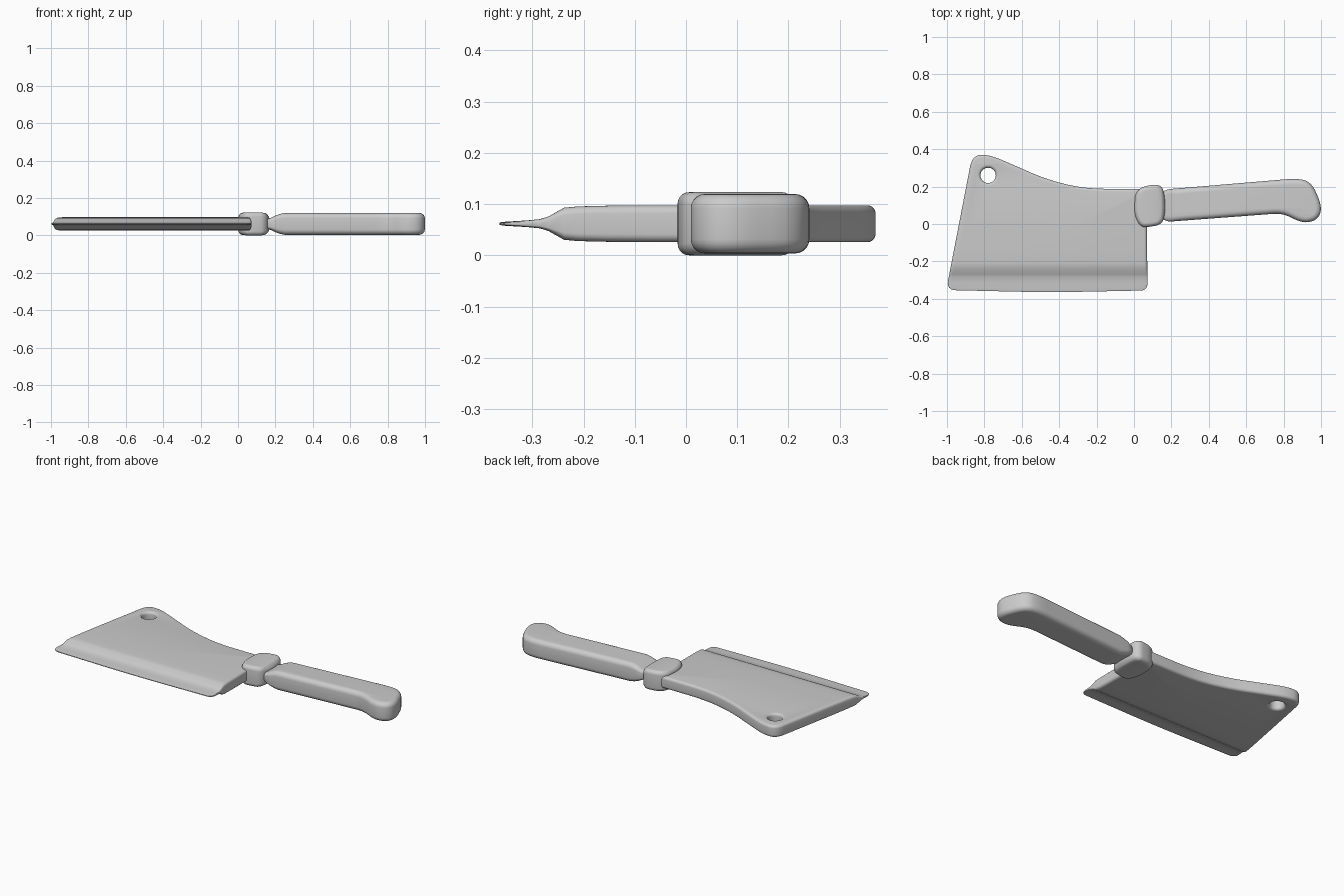
import bpy, bmesh, math
from mathutils import Vector

if "Cube" in bpy.data.objects:
    bpy.data.objects.remove(bpy.data.objects["Cube"])

MID = 0.0615  # height of the symmetry plane


def inset(pts, d):
    """Move a counter-clockwise polygon inwards by d with mitred corners."""
    out = []
    for i, p in enumerate(pts):
        a = (p - pts[i - 1]).normalized()
        b = (pts[(i + 1) % len(pts)] - p).normalized()
        na, nb = Vector((-a.y, a.x)), Vector((-b.y, b.x))
        out.append(p + (na + nb) * d / (1 + na.dot(nb)))
    return out


def rounded(pts, radii, steps=6):
    """Replace every corner by a short quadratic arc."""
    out = []
    for i, p in enumerate(pts):
        to_a, to_b = pts[i - 1] - p, pts[(i + 1) % len(pts)] - p
        a = p + to_a.normalized() * min(radii[i], to_a.length * 0.48)
        b = p + to_b.normalized() * min(radii[i], to_b.length * 0.48)
        for k in range(steps + 1):
            t = k / steps
            out.append(a * (1 - t) ** 2 + p * 2 * t * (1 - t) + b * t * t)
    return out


def lerp_table(table, v):
    if v <= table[0][0]:
        return table[0][1]
    for (v0, s0), (v1, s1) in zip(table, table[1:]):
        if v <= v1:
            return s0 + (s1 - s0) * (v - v0) / (v1 - v0)
    return table[-1][1]


def part(name, outline, half, bevel, axis, taper, hole=None):
    """Rounded plate from an outline (x, y, corner radius), thinned along an axis."""
    pts = inset([Vector(p[:2]) for p in outline], bevel)
    loops = [rounded(pts, [p[2] for p in outline])]
    if hole:
        hx, hy, r = hole
        r += bevel
        loops.append([Vector((hx + r * math.cos(k * math.tau / 32),
                              hy + r * math.sin(k * math.tau / 32))) for k in range(32)])
    cu = bpy.data.curves.new(name + "_curve", 'CURVE')
    cu.dimensions, cu.fill_mode = '2D', 'BOTH'
    cu.extrude, cu.bevel_depth, cu.bevel_resolution = half - bevel, bevel, 4
    for loop in loops:
        sp = cu.splines.new('POLY')
        sp.points.add(len(loop) - 1)
        for q, p in zip(sp.points, loop):
            q.co = (p.x, p.y, 0, 1)
        sp.use_cyclic_u = True
    tmp = bpy.data.objects.new(name + "_curve", cu)
    bpy.context.collection.objects.link(tmp)
    dg = bpy.context.evaluated_depsgraph_get()
    me = bpy.data.meshes.new_from_object(tmp.evaluated_get(dg))
    bpy.data.objects.remove(tmp)

    bm = bmesh.new()
    bm.from_mesh(me)
    bmesh.ops.remove_doubles(bm, verts=bm.verts, dist=0.0002)
    normal = Vector((1, 0, 0)) if axis == 0 else Vector((0, 1, 0))
    for v, _ in taper:
        bmesh.ops.bisect_plane(bm, geom=bm.verts[:] + bm.edges[:] + bm.faces[:],
                               plane_co=normal * v, plane_no=normal, dist=0.00001)
    for v in bm.verts:
        v.co.z = MID + v.co.z * lerp_table(taper, v.co[axis])
    bmesh.ops.recalc_face_normals(bm, faces=bm.faces)
    bm.to_mesh(me)
    bm.free()
    me.name = name
    ob = bpy.data.objects.new(name, me)
    bpy.context.collection.objects.link(ob)
    bpy.ops.object.select_all(action='DESELECT')
    ob.select_set(True)
    bpy.context.view_layer.objects.active = ob
    bpy.ops.object.shade_smooth_by_angle(angle=math.radians(50))
    return ob


# Blade: broad plate ground down to a thin cutting edge, with a hanging hole
part("blade",
     [(-1.004, -0.353, 0.03), (-0.45, -0.366, 0.2), (0.072, -0.355, 0.02),
      (0.068, 0.188, 0.02), (-0.26, 0.188, 0.13), (-0.46, 0.235, 0.1),
      (-0.765, 0.368, 0.07), (-0.864, 0.372, 0.05)],
     0.036, 0.016, 1,
     [(-0.366, 0.09), (-0.31, 0.18), (-0.285, 0.25), (-0.268, 0.4),
      (-0.238, 0.87), (-0.21, 0.94), (-0.15, 0.98), (-0.05, 1)],
     hole=(-0.78, 0.26, 0.041))

# Bolster: chunky collar between blade and handle
part("bolster",
     [(0.0, 0.06, 0.04), (0.03, -0.015, 0.03), (0.075, -0.017, 0.03), (0.152, -0.002, 0.02),
      (0.168, 0.07, 0.04), (0.165, 0.14, 0.04), (0.15, 0.213, 0.02),
      (0.06, 0.205, 0.05), (0.008, 0.175, 0.03)],
     0.0615, 0.022, 0,
     [(0.0, 0.92), (0.03, 0.98), (0.06, 1), (0.125, 1), (0.15, 0.92), (0.168, 0.75)])

# Handle: rounded bar narrowing at the neck and hooking down at the butt
part("handle",
     [(0.14, 0.035, 0.01), (0.18, 0.012, 0.015), (0.795, 0.058, 0.06), (0.895, 0.006, 0.05),
      (0.965, 0.014, 0.03), (1.0, 0.055, 0.03), (0.998, 0.11, 0.03), (0.95, 0.225, 0.05),
      (0.87, 0.244, 0.06), (0.18, 0.186, 0.015), (0.14, 0.165, 0.01)],
     0.058, 0.028, 0,
     [(0.14, 0.45), (0.175, 0.55), (0.2, 0.76), (0.225, 0.92), (0.25, 1), (0.96, 1)])
